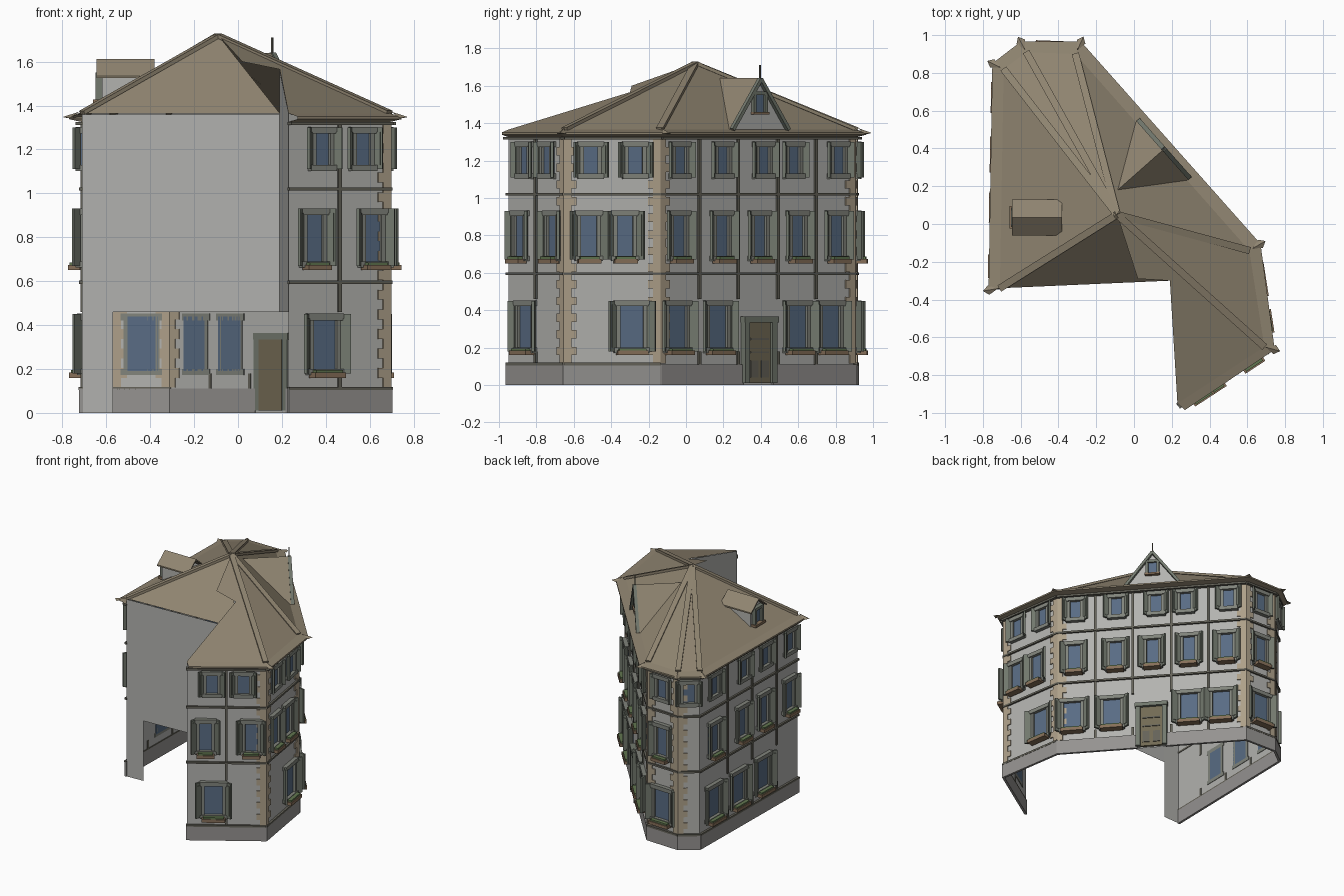
import bpy, bmesh, math
from mathutils import Matrix, Vector

if "Cube" in bpy.data.objects:
    bpy.data.objects.remove(bpy.data.objects["Cube"])

COL = {"wall": (.45, .45, .43), "stone": (.30, .29, .28), "roof": (.28, .235, .165),
       "trim": (.13, .125, .10), "shutter": (.17, .19, .155), "frame": (.22, .23, .20),
       "glass": (.10, .15, .23), "quoin": (.42, .35, .25), "brown": (.24, .16, .10),
       "door": (.17, .145, .09), "leaf": (.12, .18, .08)}
mats = {}
for k, c in COL.items():
    mats[k] = bpy.data.materials.new(k)
    mats[k].diffuse_color = (*c, 1)
parts = {}


def link(name, mat, me):
    me.materials.append(mats[mat])
    ob = bpy.data.objects.new(name, me)
    bpy.context.collection.objects.link(ob)


def faces(name, mat, verts, fs):
    me = bpy.data.meshes.new(name)
    me.from_pydata([tuple(v) for v in verts], [], fs)
    link(name, mat, me)


def box(name, mat, M, x, y, z):
    """Box with (min, max) ranges in frame M, gathered into the named part."""
    bm = parts.setdefault(name, (bmesh.new(), mat))[0]
    c = [(a + b) / 2 for a, b in (x, y, z)]
    s = [abs(b - a) for a, b in (x, y, z)]
    bmesh.ops.create_cube(bm, size=1, matrix=M @ Matrix.Translation(c) @ Matrix.Diagonal((*s, 1)))


def beam(name, mat, a, b, w, h):
    a, b = Vector(a), Vector(b)
    x = (b - a).normalized()
    y = Vector((0, 0, 1)).cross(x).normalized()
    R = Matrix((x, y, x.cross(y))).transposed().to_4x4()
    box(name, mat, Matrix.Translation(a) @ R, (0, (b - a).length), (-w / 2, w / 2), (-h / 2, h / 2))


def frame(a, b):
    """Wall frame: x along the wall, y outward, z up."""
    u = Vector((b[0] - a[0], b[1] - a[1], 0))
    L = u.length
    u /= L
    M = Matrix(((u.x, u.y, 0, a[0]), (u.y, -u.x, 0, a[1]), (0, 0, 1, 0), (0, 0, 0, 1)))
    return M, L


# Footprint, counter-clockwise: wing tip, two right corners, back corners, left corners
P = [(.23, -.95), (.69, -.65), (.61, -.14), (-.31, .90), (-.57, .91), (-.69, .82), (-.71, -.34)]
INNER = (.19, -.30)
EAVE = [(.27, -.985), (.745, -.665), (.67, -.105), (-.28, .965), (-.60, .965), (-.75, .85), (-.77, -.35)]
ZE, APEX = 1.365, Vector((-.09, .05, 1.72))

# Outer walls
n = len(P)
faces("outer_walls", "wall", [(*p, z) for z in (0, ZE) for p in P],
      [(i, i + 1, n + i + 1, n + i) for i in range(n - 1)])
# Courtyard walls with the open passage below
faces("courtyard_walls", "wall",
      [(*P[6], 0), (-.57, -.334, 0), (-.57, -.334, .46), (*INNER, .46), (*INNER, 1.36), (*P[6], 1.36),
       (-.57, -.334, 1.36), (*P[0], .46), (*P[0], 1.365), (*INNER, 1.56)],
      [(0, 1, 2, 6, 5), (2, 3, 4, 6), (3, 7, 8, 9, 4)])

# Main roof: fan of slopes round the apex
rv = [(*p, ZE) for p in P] + [APEX, (.02, -.29, 1.60), (*INNER, 1.565), (*INNER, ZE)]
faces("main_roof", "roof", rv, [(0, 1, 7, 8, 9)] + [(i, i + 1, 7) for i in range(1, 6)] + [(6, 10, 7)])
# Eave: upper strip, fascia and soffit
ev = [(*p, ZE) for p in P] + [(*p, 1.35) for p in EAVE] + [(*p, 1.338) for p in EAVE] + [(*p, 1.325) for p in P]
faces("eave", "roof", ev, [(k * n + i, (k + 1) * n + i, (k + 1) * n + i + 1, k * n + i + 1)
                           for k in range(3) for i in range(n - 1)])
# Hip tiles and pointed corner ornaments
for i in range(1, 7):
    beam("hip_tiles", "roof", (*P[i], ZE + .003), APEX, .038, .018)
    d = (Vector(EAVE[i]) - Vector(P[i])).normalized()
    e = Vector((*EAVE[i], 1.343))
    s = Vector((-d.y, d.x, 0)) * .025
    faces("corner_ornament", "roof", [e + s, e - s, e + Vector((*d, .15)) * .03, e - Vector((*d, 0)) * .05
          + Vector((0, 0, .03))], [(0, 1, 2), (0, 2, 3), (1, 3, 2), (0, 3, 1)])

# Floors: bottom, top, width of window, shutter width, has planter
FLOORS = [(.19, .44, .165, .05, True), (.68, .92, .125, .045, True), (1.12, 1.29, .115, .04, False)]


def window(M, s, floor):
    z0, z1, w, sw, planter = FLOORS[floor]
    h = w / 2
    box("window_glass", "glass", M, (s - h, s + h), (-.004, .006), (z0, z1))
    for sg in (-1, 1):
        box("window_frames", "frame", M, (s + sg * h, s + sg * (h - .02)), (-.004, .022), (z0, z1))
        H = M @ Matrix.Translation((s + sg * (h + .004), .012, 0)) @ Matrix.Rotation(sg * math.radians(40), 4, 'Z')
        box("shutters", "shutter", H, (0, sg * sw), (-.006, .008), (z0 - .01, z1 + .01))
        box("shutters", "shutter", H, (sg * .01, sg * (sw - .01)), (.008, .012), (z0 + .01, z1 - .01))
    box("window_frames", "frame", M, (s - h - .012, s + h + .012), (-.004, .03), (z1 - .018, z1 + .012))
    box("window_frames", "frame", M, (s - h - .012, s + h + .012), (-.004, .03), (z0 - .018, z0 + .01))
    if planter:
        box("planters", "brown", M, (s - h, s + h), (.01, .065), (z0 - .03, z0 - .006))
        box("planter_flowers", "leaf", M, (s - h + .01, s + h - .01), (.018, .058), (z0 - .006, z0 + .006))


# Per wall: window places on each floor, then timber posts (fractions of wall length)
WALLS = [([[.34], [.24, .82], [.32, .72]], [.5]),
         ([[.70], [.25, .63], [.27, .74]], []),
         ([[.08, .29, .70, .87], [.09, .31, .505, .70, .90], [.095, .315, .525, .68, .91]], [.2, .4, .605, .8]),
         ([[.5], [.5], [.5]], []),
         ([[], [], [.5]], []),
         ([[.13, .38, .63], [.14, .42, .64, .90], [.14, .44, .66, .91]], [.28, .53, .78])]
for i, (rows, posts) in enumerate(WALLS):
    M, L = frame(P[i], P[i + 1])
    for f, row in enumerate(rows):
        for t in row:
            window(M, t * L, f)
    # Plinth, split round the door
    for a, b in ([(0, .42 * L), (.58 * L, L)] if i == 2 else [(0, L)]):
        box("plinth", "stone", M, (a - .006, b + .006), (-.004, .014), (0, .11))
    for z, d in ((.112, .016), (.595, .014), (1.02, .014), (1.318, .03)):
        if z < .2 and i == 2:
            continue
        box("timber_bands", "trim", M, (-.004, L + .004), (-.004, d), (z - .007, z + .007))
    for t in posts:
        for z0, z1 in ((.46, .595), (.11, .18), (.595, 1.02), (1.02, 1.32)):
            box("timber_posts", "trim", M, (t * L - .009, t * L + .009), (-.004, .011), (z0, z1))

# Alternating quoin blocks on the wall corners
for i in (1, 2, 3, 4):
    for M, at, sg in ((*frame(P[i - 1], P[i]), -1), (*frame(P[i], P[i + 1]), 1)):
        x0 = at if sg < 0 else 0
        for k in range(27):
            z = .115 + k * .0445
            w = .065 if k % 2 else .038
            box("quoins", "quoin", M, (x0 - sg * .005, x0 + sg * w), (-.002, .008), (z, z + .0445))

# Entrance door
M, L = frame(P[2], P[3])
s = .50 * L
box("door", "door", M, (s - .08, s + .08), (-.006, .018), (.01, .335))
for sg in (-1, 1):
    box("door_frame", "shutter", M, (s + sg * .08, s + sg * .115), (-.004, .035), (.01, .36))
    box("door_panels", "trim", M, (s + sg * .012, s + sg * .065), (.018, .024), (.04, .13))
box("door_frame", "shutter", M, (s - .12, s + .12), (-.004, .04), (.335, .365))
box("door_panels", "trim", M, (s - .065, s + .065), (.018, .024), (.24, .25))
box("door_panels", "trim", M, (s - .065, s + .065), (.018, .024), (.17, .18))

# Gable dormer over the door
s = .505 * L
pt = lambda x, y, z: M @ Vector((s + x, y, z))
faces("gable_wall", "wall", [pt(-.19, .004, ZE), pt(.19, .004, ZE), pt(0, .004, 1.63)], [(0, 1, 2)])
faces("gable_roof", "roof", [pt(-.205, .03, ZE), pt(.205, .03, ZE), pt(0, .03, 1.64), pt(0, -.31, 1.64),
                             pt(-.205, 0, ZE), pt(.205, 0, ZE)], [(0, 2, 3, 4), (1, 5, 3, 2)])
for sg in (-1, 1):
    beam("gable_boards", "shutter", pt(sg * .20, .018, ZE), pt(0, .018, 1.635), .024, .02)
    box("gable_window_frame", "shutter", M, (s + sg * .03, s + sg * .05), (0, .022), (1.455, 1.56))
box("gable_window", "glass", M, (s - .03, s + .03), (0, .01), (1.46, 1.55))
box("gable_window_frame", "shutter", M, (s - .05, s + .05), (0, .024), (1.55, 1.57))
box("gable_sill", "brown", M, (s - .055, s + .055), (0, .03), (1.445, 1.46))
beam("gable_spire", "trim", pt(0, .015, 1.62), pt(.0001, .015, 1.71), .008, .008)

# Small dormer on the left slope
I = Matrix.Identity(4)
faces("left_dormer_walls", "wall", [(x, y, z) for x in (-.62, -.38) for y, z in
      ((-.035, 1.38), (.105, 1.38), (.105, 1.54), (.035, 1.60), (-.035, 1.54))],
      [(4, 3, 2, 1, 0), (0, 5, 9, 4), (1, 2, 7, 6)])
for sg in (-1, 1):
    y = .035 + sg * .095
    faces("left_dormer_roof", "roof", [(x, yy, z) for x in (-.645, -.38) for yy, z in
          ((.035, 1.612), (y, 1.535), (y, 1.525), (.035, 1.60))],
          [(0, 4, 5, 1), (1, 5, 6, 2), (2, 6, 7, 3), (0, 1, 2, 3), (4, 7, 6, 5)])
    box("left_dormer_frame", "shutter", I, (-.65, -.618), (.035 + sg * .03, .035 + sg * .052), (1.425, 1.545))
box("left_dormer_frame", "shutter", I, (-.65, -.618), (-.017, .087), (1.53, 1.55))
box("left_dormer_sill", "brown", I, (-.66, -.618), (-.025, .095), (1.41, 1.428))
box("left_dormer_glass", "glass", I, (-.63, -.618), (.005, .065), (1.428, 1.53))

# Turn the gathered boxes into objects
for name, (bm, mat) in parts.items():
    bmesh.ops.recalc_face_normals(bm, faces=bm.faces)
    me = bpy.data.meshes.new(name)
    bm.to_mesh(me)
    bm.free()
    link(name, mat, me)

for m in bpy.data.materials:
    if m.users and not m.is_grease_pencil:
        m.use_nodes = True
        m.node_tree.nodes["Principled BSDF"].inputs["Base Color"].default_value = m.diffuse_color
